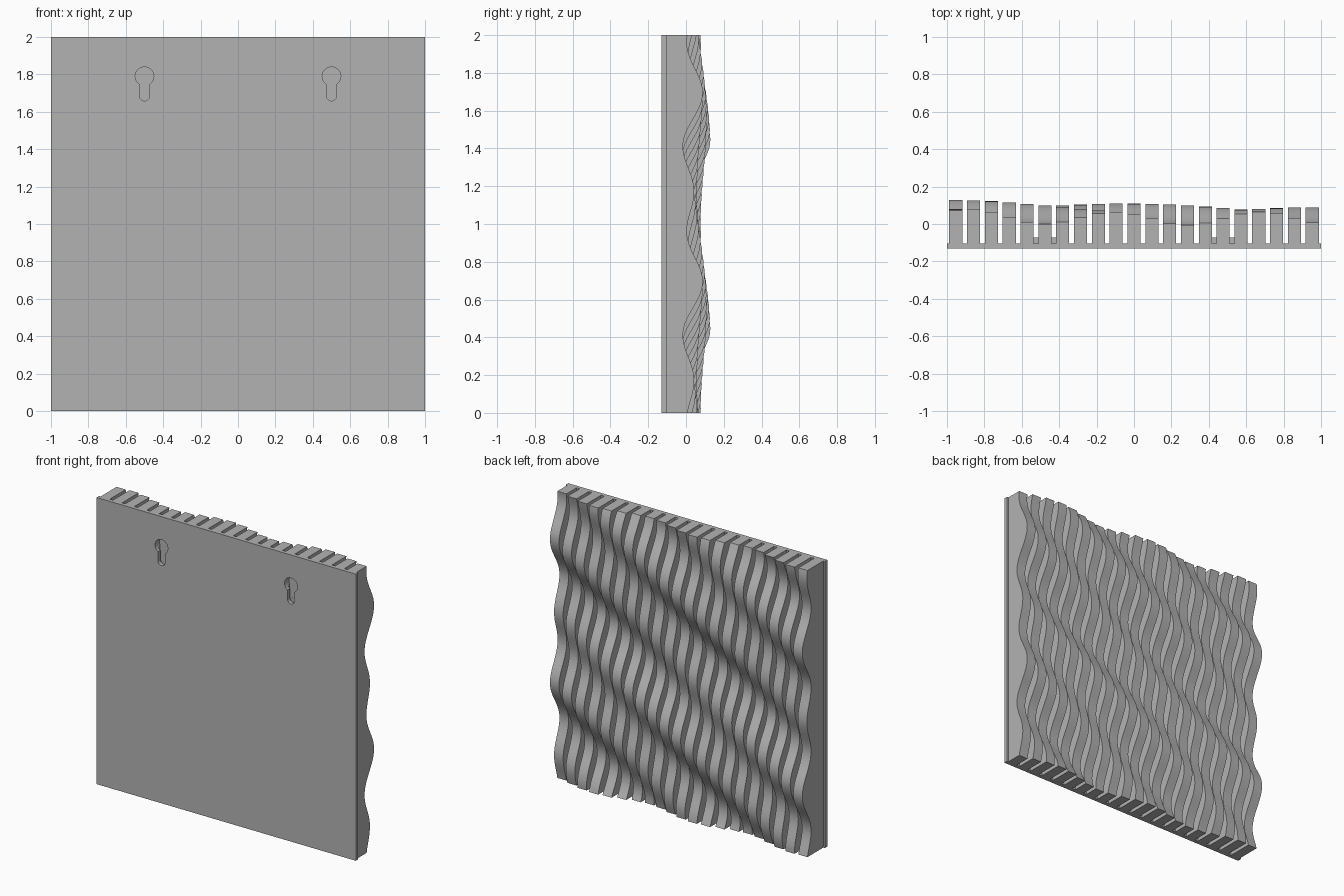
import bpy, bmesh, math

cube = bpy.data.objects.get("Cube")
if cube:
    bpy.data.objects.remove(cube, do_unlink=True)

grey = bpy.data.materials.new("plain grey")
grey.use_nodes = True
grey.diffuse_color = (0.45, 0.45, 0.45, 1)
grey.node_tree.nodes["Principled BSDF"].inputs["Base Color"].default_value = grey.diffuse_color

PLATE_FRONT, PLATE_BACK = -0.13, -0.103
SLATS, PITCH, WIDTH = 21, 0.0953, 0.07
STEPS = 80


def finish(bm, name):
    bmesh.ops.recalc_face_normals(bm, faces=bm.faces)
    mesh = bpy.data.meshes.new(name)
    bm.to_mesh(mesh)
    bm.free()
    obj = bpy.data.objects.new(name, mesh)
    bpy.context.collection.objects.link(obj)
    mesh.materials.append(grey)
    return obj


def prism(bm, outline, direction):
    """Extrude a closed outline of 3D points along a direction."""
    face = bm.faces.new([bm.verts.new(p) for p in outline])
    out = bmesh.ops.extrude_face_region(bm, geom=[face], use_keep_orig=True)
    verts = [v for v in out["geom"] if isinstance(v, bmesh.types.BMVert)]
    bmesh.ops.translate(bm, verts=verts, vec=direction)


def box(bm, x0, x1, y0, y1, z0, z1):
    prism(bm, [(x0, y0, z0), (x1, y0, z0), (x1, y0, z1), (x0, y0, z1)], (0, y1 - y0, 0))


def wave(x, z):
    """Depth of the rippled surface: diagonal ripples over a slow swell."""
    ripple = 0.035 * math.cos(4 * math.pi * (z - 1.98 - 0.65 * (x + 0.9)))
    swell = 0.025 * math.cos(2 * math.pi * (z - 0.6 - 0.16 * x))
    return 0.05 - 0.02 * x + ripple + swell


def keyhole(x, y0, y1, radius, half):
    """Round entry with a narrower round-ended slot below it."""
    zc, zs = 1.79, 1.685
    a = math.asin(half / radius)
    pts = []
    for i in range(17):
        t = -math.pi / 2 + a + (2 * math.pi - 2 * a) * i / 16
        pts.append((x + radius * math.cos(t), y0, zc + radius * math.sin(t)))
    for i in range(9):
        t = math.pi + math.pi * i / 8
        pts.append((x + half * math.cos(t), y0, zs + half * math.sin(t)))
    bm = bmesh.new()
    prism(bm, pts, (0, y1 - y0, 0))
    return finish(bm, "keyhole_cutter")


# Back plate
bm = bmesh.new()
box(bm, -1, 1, PLATE_FRONT, PLATE_BACK, 0, 2)
plate = finish(bm, "mounting_plate")

# Wavy vertical slats
bm = bmesh.new()
for i in range(SLATS):
    x = (i - (SLATS - 1) / 2) * PITCH
    outline = [(x - WIDTH / 2, PLATE_BACK, 2), (x - WIDTH / 2, PLATE_BACK, 0)]
    for k in range(STEPS + 1):
        z = 2 * k / STEPS
        outline.append((x - WIDTH / 2, wave(x, z), z))
    prism(bm, outline, (WIDTH, 0, 0))
slats = finish(bm, "wavy_slats")

# Pads closing the gaps behind the keyholes
bm = bmesh.new()
for side in (-1, 1):
    for gap in (4.5, 5.5):
        x = side * (10 - gap) * PITCH
        g = (PITCH - WIDTH) / 2
        box(bm, x - g, x + g, PLATE_BACK, -0.072, 1.63, 1.87)
pads = finish(bm, "keyhole_pads")

# Keyhole hangers: narrow opening, wider undercut slot
cutters = []
for x in (-0.5, 0.5):
    cutters.append(keyhole(x, -0.14, -0.08, 0.05, 0.027))
    cutters.append(keyhole(x, -0.1029, -0.0801, 0.0503, 0.045))
for obj in (plate, slats, pads):
    bpy.context.view_layer.objects.active = obj
    for cutter in cutters:
        mod = obj.modifiers.new("keyhole", "BOOLEAN")
        mod.operation, mod.solver, mod.object = "DIFFERENCE", "EXACT", cutter
        bpy.ops.object.modifier_apply(modifier=mod.name)
for cutter in cutters:
    bpy.data.objects.remove(cutter, do_unlink=True)

# Smooth ripples, crisp slat edges
bpy.ops.object.select_all(action="DESELECT")
slats.select_set(True)
bpy.context.view_layer.objects.active = slats
bpy.ops.object.shade_smooth_by_angle(angle=math.radians(30))
